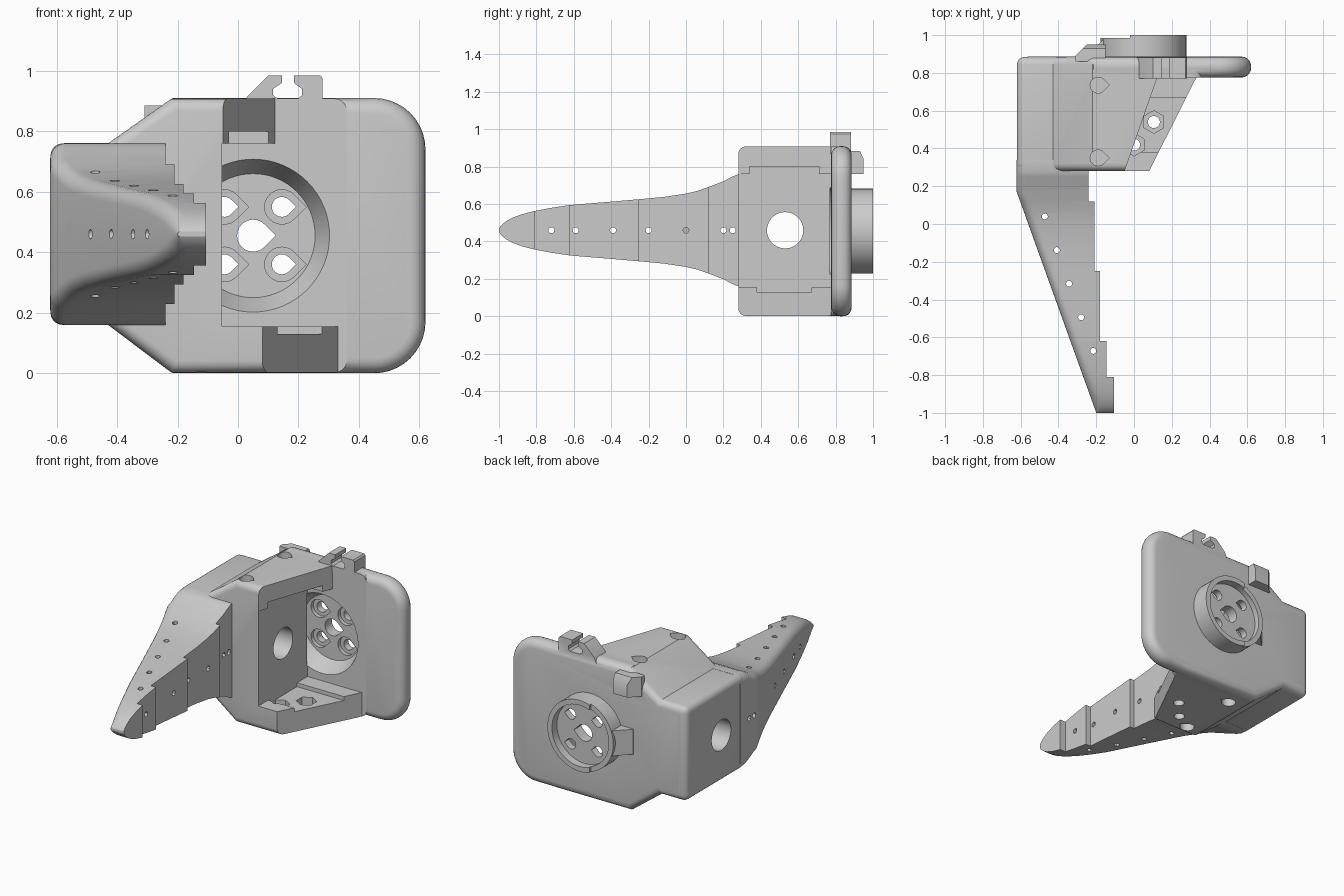
import bpy, bmesh, math
from mathutils import Matrix, Vector

if "Cube" in bpy.data.objects:
    bpy.data.objects.remove(bpy.data.objects["Cube"])

AXES = {'x': lambda p, d: (d, p[0], p[1]),
        'y': lambda p, d: (p[0], d, p[1]),
        'z': lambda p, d: (p[0], p[1], d)}


def make(name, bm):
    bmesh.ops.recalc_face_normals(bm, faces=bm.faces)
    me = bpy.data.meshes.new(name)
    bm.to_mesh(me)
    bm.free()
    ob = bpy.data.objects.new(name, me)
    bpy.context.collection.objects.link(ob)
    return ob


def loft(name, loops):
    bm = bmesh.new()
    rings = [[bm.verts.new(p) for p in loop] for loop in loops]
    n = len(rings[0])
    for a, b in zip(rings, rings[1:]):
        for i in range(n):
            j = (i + 1) % n
            bm.faces.new((a[i], a[j], b[j], b[i]))
    bm.faces.new(rings[0])
    bm.faces.new(rings[-1])
    return make(name, bm)


def prism(name, pts, axis, lo, hi):
    return loft(name, [[AXES[axis](p, d) for p in pts] for d in (lo, hi)])


def apply(ob, mod):
    bpy.context.view_layer.objects.active = ob
    bpy.ops.object.modifier_apply(modifier=mod.name)


def bevel(ob, width, segments=5):
    m = ob.modifiers.new("round", 'BEVEL')
    m.width, m.segments = width, segments
    m.limit_method, m.angle_limit = 'ANGLE', math.radians(60)
    apply(ob, m)


def boolean(ob, tool, op='DIFFERENCE'):
    m = ob.modifiers.new("bool", 'BOOLEAN')
    m.operation, m.solver, m.object = op, 'EXACT', tool
    apply(ob, m)
    bpy.data.objects.remove(tool)


def circle(cx, cy, r, n=32, a0=0.0):
    return [(cx + r * math.cos(a0 + math.tau * i / n),
             cy + r * math.sin(a0 + math.tau * i / n)) for i in range(n)]


def teardrop(cx, cy, r):
    arc = [math.radians(45 + 270 * i / 18) for i in range(19)]
    return [(cx + r * math.cos(a), cy + r * math.sin(a)) for a in arc] + [(cx + 1.41 * r, cy)]


def box(x0, x1, y0, y1, z0, z1):
    return prism("cutter", [(x0, y0), (x1, y0), (x1, y1), (x0, y1)], 'z', z0, z1)


def ring_cone(r0, r1, y0, y1):
    return loft("cutter", [[AXES['y'](p, d) for p in circle(.05, .455, r, 64)]
                           for r, d in ((r0, y0), (r1, y1))])


def shade(ob):
    bpy.ops.object.select_all(action='DESELECT')
    ob.select_set(True)
    bpy.context.view_layer.objects.active = ob
    bpy.ops.object.shade_smooth_by_angle(angle=math.radians(30))


# Motor housing: chamfered block with an open bay between two slanted shelves
housing = prism("motor_housing", [(-.62, .16), (-.43, .16), (-.22, .002), (.36, .002),
                                  (.36, .908), (-.22, .908), (-.43, .76), (-.62, .76)],
                'y', .28, .884)
bevel(housing, .04)
boolean(housing, box(-.053, .5, .2, .775, .155, .76))
boolean(housing, prism("cutter", [(-.078, .2), (.6, .2), (.6, .775), (.123, .775)], 'z', .5, 1))
boolean(housing, prism("cutter", [(.04, .2), (.6, .2), (.6, .775), (.33, .775)], 'z', -.1, .5))
# Shallow grooves in the shelves
boolean(housing, box(-.053, .5, .34, .71, .7, .80))
boolean(housing, box(-.053, .5, .38, .67, .13, .2))

# Back plate with large rounded right-hand corners
r = .17
outline = [(-.61, .17), (-.425, .17), (-.215, 0)]
for cz, a0 in ((r, -90), (.91 - r, 0)):
    outline += [(.62 - r + r * math.cos(math.radians(a0 + 9 * i)),
                 cz + r * math.sin(math.radians(a0 + 9 * i))) for i in range(11)]
outline += [(-.215, .91), (-.425, .75), (-.61, .75)]
plate = prism("plate", outline, 'y', .776, .886)
bevel(plate, .05)
boolean(housing, plate, 'UNION')

# Rear boss, its side key, stop wedge and the clip on top
boss = ring_cone(.227, .227, .85, 1.0)
boolean(boss, box(-.3, -.02, .985, 1.1, .1, .9))
boolean(housing, boss, 'UNION')
key = [(-.25, .86), (-.25, .89), (-.16, .98), (-.1, .98), (-.1, .86)]
boolean(housing, prism("key", key, 'z', .375, .535), 'UNION')
wedge = [(-.31, .86), (-.31, .89), (-.25, .95), (-.15, .95), (-.15, .86)]
stop = prism("stop", wedge, 'z', .76, .885)
boolean(stop, prism("cutter", [(.9, .95), (1.1, .95), (1.1, .84), (.95, .84)], 'x', -.5, 0))
boolean(housing, stop, 'UNION')
clip = [(.01, .87), (.03, .915), (.1, .985), (.145, .985), (.145, .96), (.115, .94), (.115, .92),
        (.13, .909), (.2, .909), (.212, .92), (.212, .94), (.185, .96), (.185, .985),
        (.272, .985), (.28, .975), (.28, .87)]
boolean(housing, prism("clip", clip, 'y', .771, .882), 'UNION')

# Round recesses in front and behind, leaving a thin drilled disc
boolean(housing, ring_cone(.255, .205, .77, .88))
boolean(housing, ring_cone(.195, .195, .95, 1.1))
boolean(housing, prism("cutter", teardrop(.05, .455, .053), 'y', .8, 1.1))
for sx in (-.095, .095):
    for sz in (-.095, .095):
        boolean(housing, prism("cutter", teardrop(.05 + sx, .455 + sz, .057), 'y', .8, .905))
        boolean(housing, prism("cutter", teardrop(.05 + sx, .455 + sz, .033), 'y', .8, 1.1))

# Cable hole, screw holes and nut pockets
boolean(housing, prism("cutter", circle(.53, .46, .097, 40), 'x', -.8, .0))
for y in (.35, .735):
    boolean(housing, prism("cutter", teardrop(-.19, y, .042), 'z', .82, 1.0))
    boolean(housing, prism("cutter", teardrop(-.12, y, .042), 'z', -.1, .08))
for x, y in ((.105, .54), (.0, .42)):
    boolean(housing, prism("cutter", circle(x, y, .06, 6, math.pi / 6), 'z', .08, .3))
    boolean(housing, prism("cutter", circle(x, y, .032, 20), 'z', -.1, .3))

# Finger: tapering loft with a stepped inner face
HALF = [(.34, .301), (.28, .3), (.25, .288), (.2, .262), (.12, .231), (.06, .21), (0, .196),
        (-.12, .178), (-.25, .166), (-.4, .153), (-.62, .135), (-.72, .12), (-.81, .103),
        (-.88, .085), (-.93, .066), (-.965, .046), (-.99, .024), (-1.0, .008)]
STEPS = {.12: -.21, -.25: -.18, -.62: -.145, -.81: -.105}


def section(y, left, right, h):
    q = min(.05, h * .9, (right - left) * .8)
    pts = [(right, -h)]
    pts += [(left + q - q * math.sin(math.radians(a)), -h + q - q * math.cos(math.radians(a)))
            for a in range(0, 91, 15)]
    return [(x, y, .46 + z) for x, z in pts + [(x, -z) for x, z in reversed(pts)]]


loops, right, prev = [], -.24, None
for y, h in HALF:
    left = -.621 if y > .17 else -.621 + (.17 - y) * .36
    if prev and prev[0] > .17 >= y:
        t = (prev[0] - .17) / (prev[0] - y)
        loops.append(section(.17, -.621, right, prev[1] + (h - prev[1]) * t))
    loops.append(section(y, left, right, h))
    if y in STEPS:
        right = STEPS[y]
        loops.append(section(y, left, right, h))
    prev = (y, h)
finger = loft("finger", loops)
# Thread holes across and through the finger
for y in (.25, .2, 0, -.2, -.39, -.59, -.72):
    boolean(finger, prism("cutter", circle(y, .46, .016, 12), 'x', -.8, .1))
for i in range(5):
    boolean(finger, prism("cutter", circle(-.472 + .064 * i, .04 - .178 * i, .016, 12), 'z', 0, 1))

for ob in (housing, finger):
    shade(ob)
